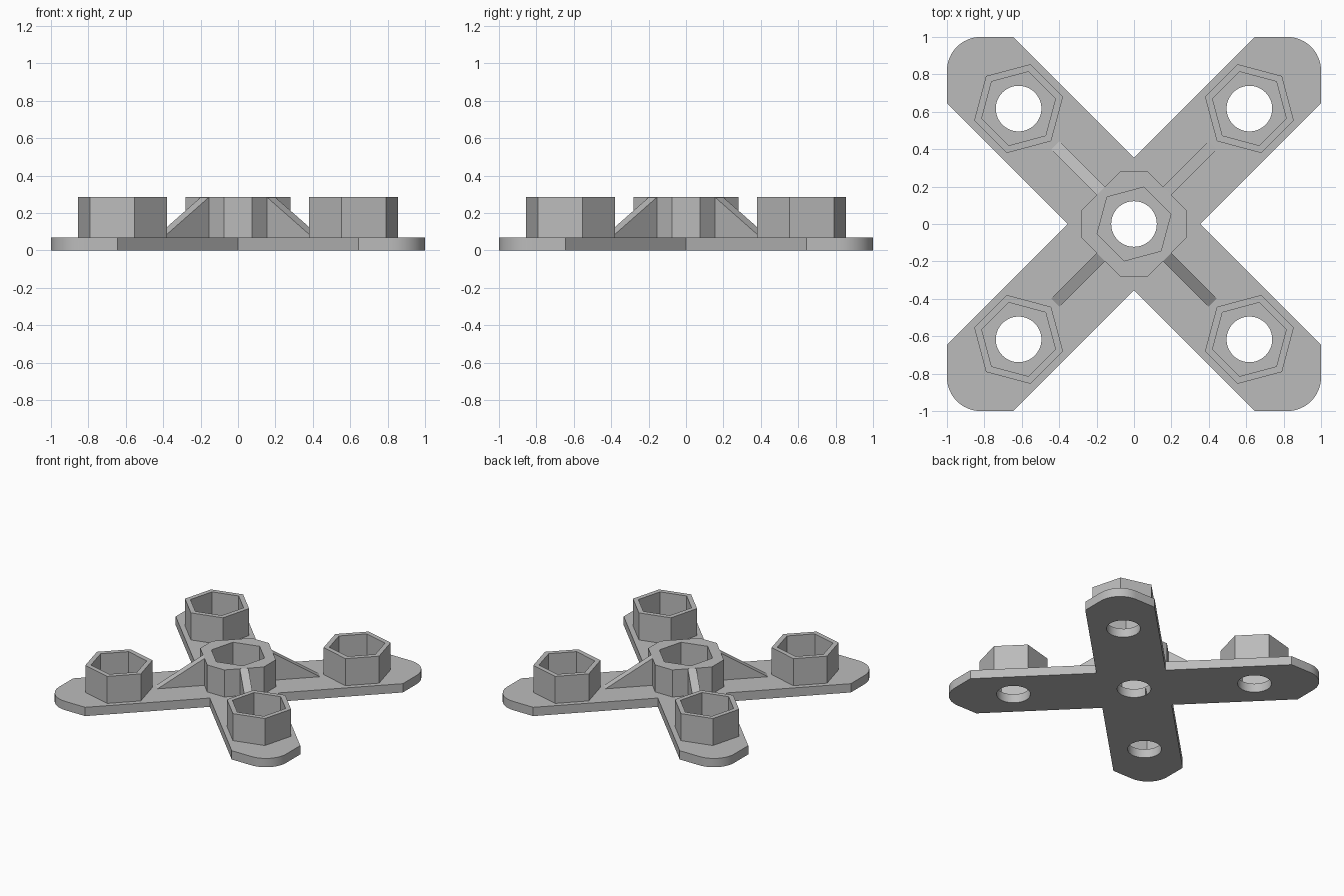
import bpy
import bmesh
from math import cos, sin, pi, radians
from mathutils import Matrix

cube = bpy.data.objects.get("Cube")
if cube:
    bpy.data.objects.remove(cube, do_unlink=True)

grey = bpy.data.materials.new("plain grey")
grey.use_nodes = True
colour = (0.5, 0.5, 0.5, 1)
grey.diffuse_color = colour
grey.node_tree.nodes["Principled BSDF"].inputs["Base Color"].default_value = colour

PLATE, TOP = 0.07, 0.285
SPOT = 0.617            # socket centre along x and y
HOLE, INNER, OUTER = 0.122, 0.204, 0.246


def ring(count, radius, start=0, cx=0, cy=0):
    return [(cx + radius * cos(start + 2 * pi * i / count),
             cy + radius * sin(start + 2 * pi * i / count)) for i in range(count)]


def quarter_turns(points):
    """Repeat a list of points around the four quadrants."""
    out = []
    for k in range(4):
        c, s = round(cos(k * pi / 2)), round(sin(k * pi / 2))
        out += [(x * c - y * s, x * s + y * c) for x, y in points]
    return out


def prism(name, outline, low, high, matrix=None):
    """Extrude a flat outline between two heights."""
    bm = bmesh.new()
    face = bm.faces.new([bm.verts.new((x, y, low)) for x, y in outline])
    made = bmesh.ops.extrude_face_region(bm, geom=[face])["geom"]
    bmesh.ops.translate(bm, vec=(0, 0, high - low),
                        verts=[v for v in made if isinstance(v, bmesh.types.BMVert)])
    if matrix:
        bmesh.ops.transform(bm, matrix=matrix, verts=bm.verts)
    bmesh.ops.recalc_face_normals(bm, faces=bm.faces)
    mesh = bpy.data.meshes.new(name)
    bm.to_mesh(mesh)
    bm.free()
    mesh.materials.append(grey)
    obj = bpy.data.objects.new(name, mesh)
    bpy.context.collection.objects.link(obj)
    return obj


def select(obj):
    bpy.ops.object.select_all(action='DESELECT')
    obj.select_set(True)
    bpy.context.view_layer.objects.active = obj


def cut(obj, cutter):
    cutter.hide_render = True
    mod = obj.modifiers.new("cut", 'BOOLEAN')
    mod.operation, mod.solver, mod.object = 'DIFFERENCE', 'EXACT', cutter
    select(obj)
    bpy.ops.object.modifier_apply(modifier=mod.name)
    bpy.data.objects.remove(cutter, do_unlink=True)


# Cross-shaped base plate with rounded outer corners
arc = [(0.82 + 0.18 * cos(a), 0.82 + 0.18 * sin(a))
       for a in (i * pi / 24 for i in range(13))]
arm = [(0.355, 0), (1, 0.645)] + arc + [(0.645, 1)]
plate = prism("base_plate", quarter_turns(arm), 0, PLATE)
spots = quarter_turns([(SPOT, SPOT)])
for x, y in [(0, 0)] + spots:
    cut(plate, prism("hole_cutter", ring(48, HOLE, 0, x, y), -0.1, 0.2))
select(plate)
bpy.ops.object.shade_smooth_by_angle(angle=radians(20))

# Hexagonal sockets and sloping ribs, one per arm
rib_side = [(0.25, PLATE), (0.595, PLATE), (0.25, TOP)]
upright = Matrix.Rotation(pi / 2, 4, 'X')
names = ["back_left", "back_right", "front_right", "front_left"]
for k, (name, (x, y)) in enumerate(zip(names, spots)):
    turn = pi / 4 + k * pi / 2
    socket = prism(name + "_socket", ring(6, OUTER, turn, x, y), PLATE, TOP)
    cut(socket, prism("pocket_cutter", ring(6, INNER, turn, x, y), 0, 0.4))
    prism(name + "_rib", rib_side, -0.031, 0.031,
          Matrix.Rotation(turn, 4, 'Z') @ upright)

# Eight-sided central hub with a hexagonal pocket
hub = prism("central_hub", quarter_turns([(0.28, 0.075), (0.075, 0.28)]), PLATE, TOP)
cut(hub, prism("pocket_cutter", ring(6, INNER, radians(15)), 0, 0.4))
